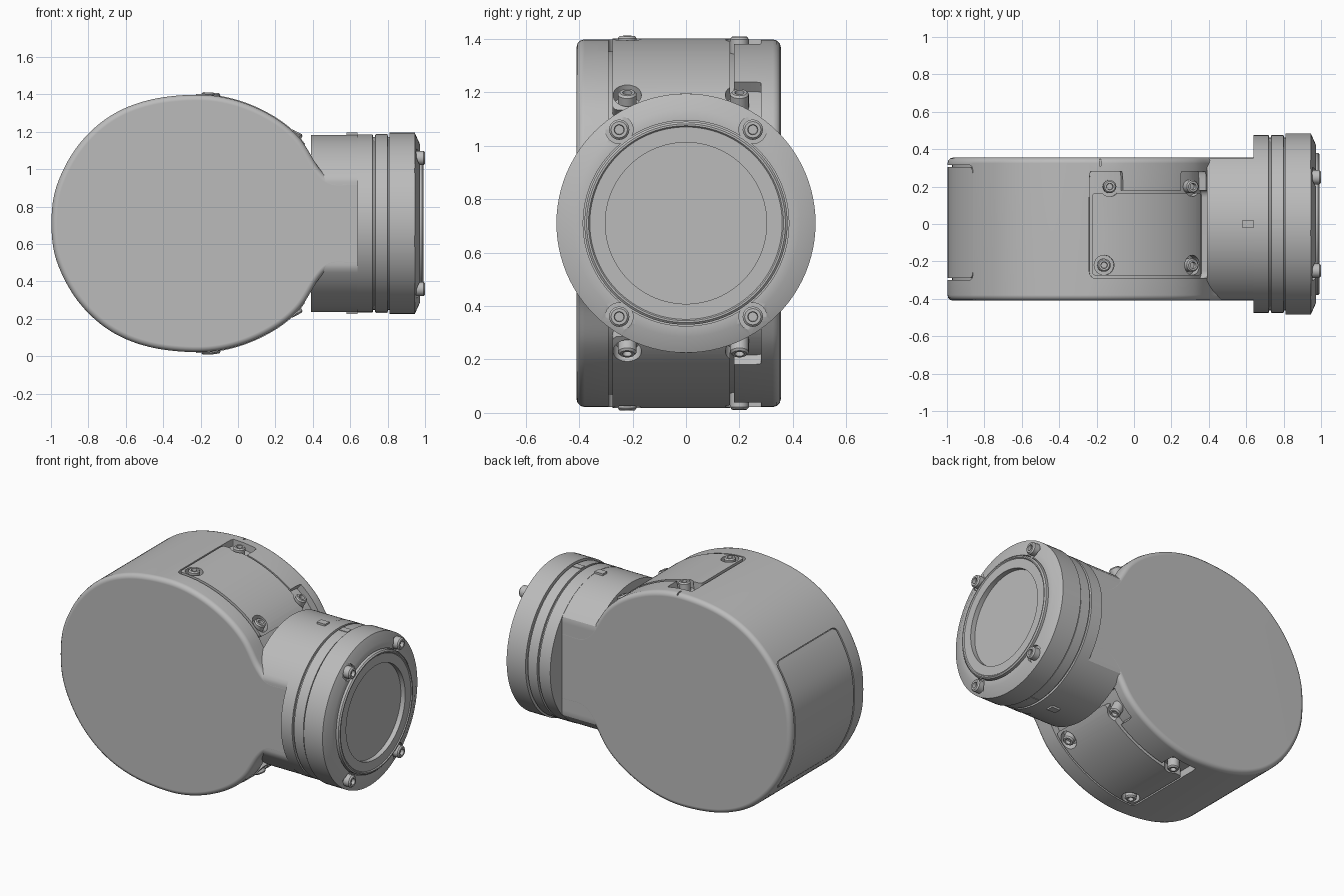
import bpy, bmesh, math
from mathutils import Vector

cube = bpy.data.objects.get("Cube")
if cube:
    bpy.data.objects.remove(cube, do_unlink=True)

grey = bpy.data.materials.new("housing grey")
grey.use_nodes = True
grey.diffuse_color = (0.5, 0.5, 0.5, 1)
grey.node_tree.nodes["Principled BSDF"].inputs["Base Color"].default_value = (0.5, 0.5, 0.5, 1)

MID = 0.71                      # height of the lens axis
BACK, FRONT = 0.355, -0.41      # flat faces of the housing


def finish(bm, name):
    bmesh.ops.remove_doubles(bm, verts=bm.verts, dist=1e-5)
    bmesh.ops.recalc_face_normals(bm, faces=bm.faces)
    mesh = bpy.data.meshes.new(name)
    bm.to_mesh(mesh)
    bm.free()
    obj = bpy.data.objects.new(name, mesh)
    bpy.context.collection.objects.link(obj)
    mesh.materials.append(grey)
    return obj


def apply(obj, mod):
    bpy.ops.object.select_all(action='DESELECT')
    bpy.context.view_layer.objects.active = obj
    obj.select_set(True)
    bpy.ops.object.modifier_apply(modifier=mod.name)


def cut(obj, cutter):
    cutter.hide_render = True
    mod = obj.modifiers.new("cut", 'BOOLEAN')
    mod.operation, mod.solver, mod.object = 'DIFFERENCE', 'EXACT', cutter
    apply(obj, mod)
    bpy.data.objects.remove(cutter, do_unlink=True)


def prism(name, points, a, b, axis="y"):
    """Extrude a closed 2D outline from a to b along y (points x,z) or x (points y,z)."""
    bm = bmesh.new()
    place = (lambda p, t: (p[0], t, p[1])) if axis == "y" else (lambda p, t: (t, p[0], p[1]))
    low, high = ([bm.verts.new(place(p, t)) for p in points] for t in (a, b))
    bm.faces.new(low)
    bm.faces.new(high[::-1])
    for i in range(len(points)):
        j = (i + 1) % len(points)
        bm.faces.new((low[i], high[i], high[j], low[j]))
    return finish(bm, name)


def lathe(name, profile, origin, axis, steps=32):
    """Spin (distance along axis, radius) pairs around an axis."""
    bm = bmesh.new()
    verts = [bm.verts.new((r, 0, t)) for t, r in profile]
    edges = [bm.edges.new(pair) for pair in zip(verts, verts[1:])]
    bmesh.ops.spin(bm, geom=verts + edges, cent=(0, 0, 0), axis=(0, 0, 1),
                   angle=math.tau, steps=steps)
    turn = Vector((0, 0, 1)).rotation_difference(Vector(axis))
    for v in bm.verts:
        v.co = turn @ v.co + Vector(origin)
    return finish(bm, name)


# Upper half of the housing outline, smoothed through key points (height above lens axis)
keys = [(-.97, -.2), (-.997, 0), (-.97, .2), (-.86, .41), (-.69, .57), (-.475, .66), (-.21, .688),
        (0, .655), (.19, .57), (.33, .455), (.43, .30), (.50, .238), (.60, .235), (.68, .235)]
STEPS = 8
curve = []
for p0, p1, p2, p3 in zip(keys, keys[1:], keys[2:], keys[3:]):
    for i in range(STEPS):
        t = i / STEPS
        curve.append(Vector([(2 * b + (c - a) * t + (2 * a - 5 * b + 4 * c - d) * t * t
                              + (3 * b - a - 3 * c + d) * t ** 3) / 2
                             for a, b, c, d in zip(p0, p1, p2, p3)]))
curve.append(Vector((.68, .235)))


def at(s):
    """Point on the outline; negative s runs along the lower half."""
    k = min(int(abs(s)), len(curve) - 2)
    p = curve[k].lerp(curve[k + 1], abs(s) - k)
    return Vector((p.x, math.copysign(p.y, s)))


def normal(s):
    d = at(s + .5) - at(s - .5)
    return Vector((-d.y, d.x)).normalized()


def station(x):
    k = next(i for i in range(len(curve) - 1) if curve[i + 1].x >= x)
    return k + (x - curve[k].x) / (curve[k + 1].x - curve[k].x)


def band(name, s0, s1, y0, y1, inner, outer, radius):
    """Curved plate following the outline with rounded corners."""
    stops = [s0 + (s1 - s0) * i / 28 for i in range(29)]
    side = lambda off: [at(s) + normal(s) * off + Vector((0, MID)) for s in stops]
    top, under = side(outer), side(inner)
    obj = prism(name, top + under[::-1], y0, y1)
    bm = bmesh.new()
    bm.from_mesh(obj.data)
    ends = []
    for a, b in ((top[0], under[0]), (top[-1], under[-1])):
        mid = (a + b) / 2
        ends += [e for e in bm.edges
                 if abs(e.verts[0].co.y - e.verts[1].co.y) < 1e-6
                 and (Vector(((e.verts[0].co + e.verts[1].co) / 2).xz) - mid).length < 1e-4]
    bmesh.ops.bevel(bm, geom=ends, offset=radius, segments=5, profile=.5, affect='EDGES')
    bm.to_mesh(obj.data)
    bm.free()
    return obj


def screw(name, origin, axis, r, height):
    return lathe(name, [(-.06, 0), (-.06, r), (height - .008, r), (height, r * .8),
                        (height, r * .5), (height - .02, r * .45), (height - .02, 0)],
                 origin, axis, 24)


# Housing with softened rims
loop = [(p.x, MID + p.y) for p in curve] + [(p.x, MID - p.y) for p in curve[:0:-1]]
housing = prism("housing", loop, FRONT, BACK)
rim = housing.modifiers.new("rim", 'BEVEL')
rim.width, rim.segments, rim.limit_method, rim.angle_limit = .03, 3, 'ANGLE', math.radians(50)
apply(housing, rim)

# Access covers above and below, each in a recess with four screws
for word, sign in (("top", 1), ("bottom", -1)):
    def strip(name, x0, x1, y0, y1, inner, outer, radius):
        ends = sorted((sign * station(x0), sign * station(x1)))
        return band(name, *ends, y0, y1, inner, outer, radius)

    cut(housing, strip("recess", -.24, .40, -.29, .18, -.045, .06, .04))
    for x0, x1 in ((-.238, -.06), (.25, .385)):
        cut(housing, strip("screw_lobe", x0, x1, .08, .28, -.0445, .059, .05))
    cover = strip(word + "_cover", -.225, .355, -.275, .165, -.06, .004, .02)
    for n, (x, y) in enumerate(((-.13, .20), (.31, .20), (-.16, -.22), (.31, -.22))):
        s = sign * station(x)
        p, d = at(s), normal(s)
        axis = Vector((d.x * .5, 0, d.y)).normalized()
        spot = (p.x, y, MID + p.y)
        cut(cover, lathe("pocket", [(-.2, 0), (-.2, .053), (.2, .053), (.2, 0)], spot, axis))
        screw(f"{word}_cover_screw_{n + 1}", spot, axis, .035, .015)

# Rear hatch, flush with a thin groove around it
h = station(-.86)
cut(housing, band("hatch_recess", -h, h, -.30, .315, -.025, .04, .04))
band("rear_hatch", -h + .12, h - .12, -.29, .305, -.04, 0, .032)

# Small seam on the back rim
cut(housing, band("seam", station(-.185), station(-.177), .31, .38, -.012, .03, .001))

# Neck: a cylinder trimmed by the flat housing faces
ring = [(.473 * math.cos(a), .473 * math.sin(a)) for a in
        (math.tau * i / 128 for i in range(128))]
prism("neck", [(min(max(y, FRONT + .001), BACK - .001), MID + z) for y, z in ring],
      .39, .66, "x")

# Lens barrel with two grooves and a chamfered front
AXIS = (1, 0, 0)
CENTRE = (0, 0, MID)
barrel = lathe("lens_barrel", [
    (.64, 0), (.64, .475), (.72, .475), (.722, .463), (.732, .463), (.734, .475),
    (.80, .475), (.802, .463), (.81, .463), (.81, .485), (.945, .485), (.972, .425),
    (.972, .385), (.95, .385), (.95, 0)], CENTRE, AXIS, 96)
for n in range(4):
    a = math.radians(45 + 90 * n)
    spot = (.98, .355 * math.cos(a) * math.sqrt(.5) / .707 * 1.0, 0)
    spot = (.98, math.copysign(.25, math.cos(a)), MID + math.copysign(.35, math.sin(a)))
    cut(barrel, lathe("screw_pocket", [(-.025, 0), (-.025, .052), (.1, .052), (.1, 0)],
                      spot, AXIS))
    screw(f"barrel_screw_{n + 1}", spot, AXIS, .038, .02)

# Lens bezel and recessed window
lathe("lens_bezel", [(.94, .38), (.985, .38), (.992, .372), (.992, .365), (.986, .36),
                     (.986, .302), (.94, .302)], CENTRE, AXIS, 96)
lathe("lens_window", [(.93, 0), (.93, .31), (.955, .31), (.955, 0)], CENTRE, AXIS, 96)

# Alignment tabs above and below the neck and barrel
for word, sign in (("top", 1), ("bottom", -1)):
    for part, x0, x1, tall in (("neck", .58, .64, .485), ("barrel", .738, .80, .478)):
        z0, z1 = sorted((MID + sign * .45, MID + sign * tall))
        prism(f"{word}_{part}_tab", [(x0, z0), (x1, z0), (x1, z1), (x0, z1)], -.022, .022)

# Smooth shading with crisp edges
for obj in bpy.context.scene.objects:
    if obj.type == 'MESH' and grey.name in obj.data.materials:
        bpy.ops.object.select_all(action='DESELECT')
        bpy.context.view_layer.objects.active = obj
        obj.select_set(True)
        bpy.ops.object.shade_smooth_by_angle(angle=math.radians(32))
        weighted = obj.modifiers.new("flat faces", 'WEIGHTED_NORMAL')
        weighted.keep_sharp = True
